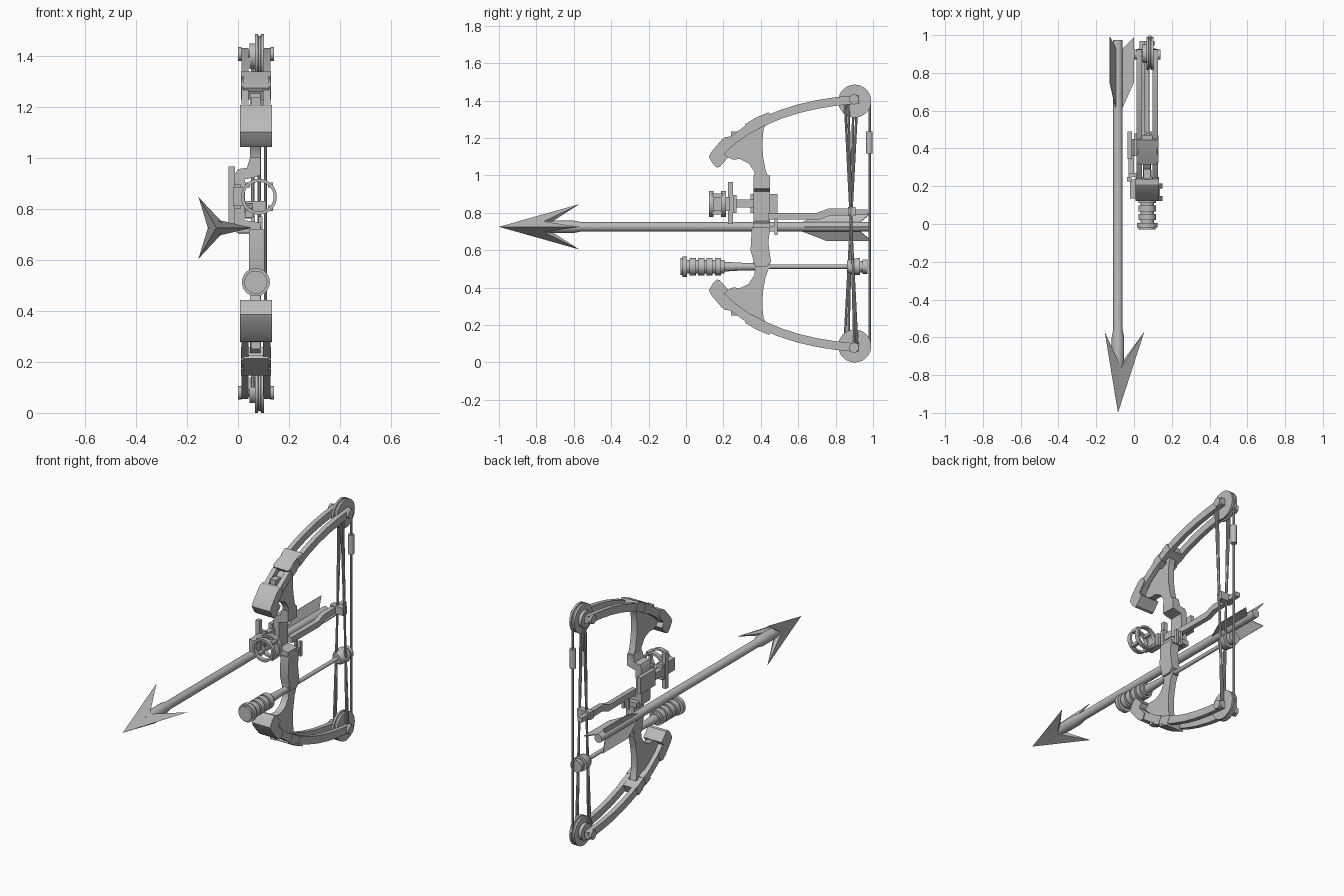
import bpy, bmesh, math
from mathutils import Vector

if "Cube" in bpy.data.objects:
    bpy.data.objects.remove(bpy.data.objects["Cube"])

GREY = bpy.data.materials.new("grey")
GREY.diffuse_color = (0.5, 0.5, 0.5, 1)
GREY.use_nodes = True
GREY.node_tree.nodes["Principled BSDF"].inputs["Base Color"].default_value = GREY.diffuse_color
H = 1.485            # bow height, the bow is symmetric about H / 2
BX = 0.07            # bow centre plane
AX, AZ = -0.085, 0.725   # arrow axis


def finish(name, bm):
    bmesh.ops.recalc_face_normals(bm, faces=bm.faces)
    me = bpy.data.meshes.new(name)
    bm.to_mesh(me)
    bm.free()
    me.materials.append(GREY)
    ob = bpy.data.objects.new(name, me)
    bpy.context.collection.objects.link(ob)
    bpy.context.view_layer.objects.active = ob
    ob.select_set(True)
    bpy.ops.object.shade_smooth_by_angle(angle=math.radians(32))
    ob.select_set(False)
    return ob


def prism(name, pts, a, b, axis="x"):
    """Extrude a (y,z) outline along x, or an (x,z) outline along y."""
    bm = bmesh.new()
    put = (lambda p, t: (t, p[0], p[1])) if axis == "x" else (lambda p, t: (p[0], t, p[1]))
    lo = [bm.verts.new(put(p, a)) for p in pts]
    hi = [bm.verts.new(put(p, b)) for p in pts]
    bm.faces.new(lo)
    bm.faces.new(hi)
    for i in range(len(pts)):
        j = (i + 1) % len(pts)
        bm.faces.new((lo[i], lo[j], hi[j], hi[i]))
    return finish(name, bm)


def box(name, x, y, z):
    return prism(name, [(y[0], z[0]), (y[1], z[0]), (y[1], z[1]), (y[0], z[1])], *x)


def lathe(name, origin, direction, profile, n=24, closed=False):
    """Spin (distance, radius) points round an axis."""
    q = Vector(direction).to_track_quat("Z", "Y")
    bm = bmesh.new()
    rings = []
    for d, r in profile:
        rings.append([bm.verts.new(Vector(origin) + q @ Vector(
            (r * math.cos(2 * math.pi * i / n), r * math.sin(2 * math.pi * i / n), d)))
            for i in range(n)])
    pairs = list(zip(rings, rings[1:]))
    if closed:
        pairs.append((rings[-1], rings[0]))
    else:
        bm.faces.new(rings[0])
        bm.faces.new(rings[-1])
    for a, b in pairs:
        for i in range(n):
            j = (i + 1) % n
            bm.faces.new((a[i], a[j], b[j], b[i]))
    return finish(name, bm)


def rod(name, p, q, r, n=12):
    d = Vector(q) - Vector(p)
    return lathe(name, p, d, [(0, r), (d.length, r)], n)


def ribbon(path, t0, t1):
    """Outline of a strip following a path, offset t0 above and t1 below."""
    up, down = [], []
    for i, p in enumerate(path):
        a, b = Vector(path[max(i - 1, 0)]), Vector(path[min(i + 1, len(path) - 1)])
        d = (b - a).normalized()
        nrm = Vector((-d.y, d.x))
        up.append(tuple(Vector(p) + nrm * t0))
        down.append(tuple(Vector(p) - nrm * t1))
    return up + down[::-1]


# ---- limbs, pockets, riser arms and cams, upper and lower ----
limb = [(.19, 1.135), (.25, 1.19), (.32, 1.24), (.40, 1.283), (.5, 1.325), (.6, 1.357),
        (.7, 1.38), (.8, 1.396), (.9, 1.406), (.925, 1.408)]
pocket = [(.122, 1.10), (.135, 1.125), (.19, 1.19), (.21, 1.205), (.235, 1.207), (.25, 1.175),
          (.205, 1.12), (.225, 1.095), (.18, 1.045), (.165, 1.042), (.145, 1.06)]
arm = [(.20, 1.13), (.215, 1.10), (.25, 1.085), (.29, 1.087), (.335, 1.065), (.365, 1.02),
       (.37, .98), (.362, .93), (.45, .93), (.45, .965), (.425, 1.03), (.412, 1.10),
       (.408, 1.18), (.415, 1.25), (.45, 1.315), (.40, 1.285), (.32, 1.24), (.25, 1.185)]
for side, flip in (("upper", False), ("lower", True)):
    mz = (lambda z: H - z) if flip else (lambda z: z)
    mp = lambda pts: [(y, mz(z)) for y, z in pts]
    for x0, x1 in ((.014, .042), (.098, .127)):
        prism(side + "_limb", mp(ribbon(limb, .022, .024)), x0, x1)
    prism(side + "_limb_pocket", mp(pocket), .008, .133)
    prism(side + "_riser_arm", mp(arm), .047, .088)
    # bridge clamped across both limb strips
    prism(side + "_limb_bridge", mp(ribbon([(.33, 1.247), (.39, 1.283), (.455, 1.31)], .03, -.012)),
          .02, .122)
    for y, z in ((.36, 1.262), (.435, 1.30)):
        prism(side + "_bridge_clamp", mp(ribbon([(y - .022, z - .011), (y + .022, z + .011)], .03, .026)),
              .012, .129)
    box(side + "_limb_bolt", (.05, .088), (.24, .29), sorted((mz(1.2), mz(1.235))))
    c = mz(1.397)
    lathe(side + "_cam", (.066, .902, c), (1, 0, 0),
          [(0, .088), (.012, .088), (.014, .08), (.022, .08), (.024, .088), (.036, .088)], 40)
    lathe(side + "_cam_hub", (.046, .902, c), (1, 0, 0), [(0, .05), (.02, .05)], 28)
    a = mz(1.406)
    rod(side + "_axle", (0, .898, a), (.141, .898, a), .014)
    for x0, x1 in ((0, .014), (.127, .141)):
        rod(side + "_axle_cap", (x0, .898, a), (x1, .898, a), .027, 16)

# ---- riser centre: offset window and grip ----
prism("riser_window", [(.047, 1.0), (.088, 1.0), (.088, .945), (.075, .925), (.028, .915),
                       (.025, .755), (.088, .745), (.088, .705), (-.005, .705), (-.012, .73),
                       (-.012, .935), (0, .955), (.035, .96)], .36, .45, "y")
prism("grip", [(.352, .72), (.45, .72), (.44, .64), (.455, .535), (.43, .51), (.37, .51),
               (.345, .60)], .043, .1)
box("lower_riser_joint", (.047, .088), (.36, .45), (.50, .57))

# ---- sight ----
SX, SZ = .082, .847
for y in (.122, .188):
    lathe("sight_ring", (SX, y, SZ), (0, 1, 0), [(0, .07), (.026, .07), (.026, .058), (0, .058)],
          36, True)
for k in range(4):
    t = math.pi / 4 + k * math.pi / 2
    x, z = SX + .064 * math.cos(t), SZ + .064 * math.sin(t)
    box("sight_ring_bar", (x - .01, x + .01), (.14, .195), (z - .01, z + .01))
box("sight_ring_mount", (-.02, .02), (.135, .235), (.81, .885))
box("sight_slider", (-.037, -.012), (.225, .25), (.74, .965))
box("sight_slider_plate", (-.03, .012), (.25, .27), (.80, .895))
box("sight_bracket", (-.03, 0), (.26, .45), (.828, .87))
box("sight_bracket_foot", (-.035, -.01), (.345, .49), (.80, .90))

# ---- stabilizer in front of the riser ----
prof = [(0, .045), (.012, .045), (.012, .055), (.035, .055), (.035, .036)]
for i in range(4):
    d = .05 + i * .045
    prof += [(d, .036), (d, .047), (d + .033, .047), (d + .033, .036)]
prof += [(.235, .036), (.235, .026), (.34, .02), (.40, .02)]
lathe("stabilizer", (BX, -.03, .512), (0, 1, 0), prof, 28)

# ---- rear rod with its knob ----
rod("rear_rod", (BX, .42, .512), (BX, .88, .512), .012)
lathe("rear_knob", (BX, .86, .512), (0, 1, 0),
      [(0, .028), (.02, .042), (.07, .046), (.07, .03), (.085, .03), (.085, .038), (.11, .038)], 20)

# ---- cable guard and slide ----
prism("cable_guard", [(.44, .765), (.44, .80), (.70, .80), (.76, .822), (.87, .822), (.87, .785),
                      (.77, .785), (.71, .762)], .028, .058)
box("cable_slide", (.02, .11), (.865, .905), (.783, .83))
box("cable_slide_tail", (.03, .058), (.90, .97), (.79, .818))

# ---- arrow rest ----
box("rest_arm", (.0, .09), (.44, .48), (.70, .73))
for x in (.05, .08):
    box("rest_prong", (x, x + .016), (.472, .49), (.68, .77))

# ---- strings ----
rod("bow_string", (.084, .982, .10), (.084, .982, 1.385), .007, 10)
rod("string_weight", (.084, .98, 1.118), (.084, .98, 1.235), .018, 16)
for x, y0, y1 in ((.058, .848, .915), (.058, .868, .895), (.108, .915, .85), (.108, .9, .868)):
    rod("cable", (x, y0, .10), (x, y1, 1.385), .0065, 8)

# ---- arrow ----
lathe("arrow_shaft", (AX, -.80, AZ), (0, 1, 0),
      [(0, .03), (.12, .033), (.20, .033), (.24, .025), (1.775, .025)], 20)

bm = bmesh.new()     # three-bladed head: star-shaped cone with swept barbs
tip = bm.verts.new((AX, -1, AZ))
back = bm.verts.new((AX, -.76, AZ))
star = []
for i in range(6):
    r, y = ((.14, -.57), (.033, -.76))[i % 2]
    t = i * math.pi / 3
    star.append(bm.verts.new((AX + r * math.cos(t), y, AZ + r * math.sin(t))))
for i in range(6):
    for v in (tip, back):
        bm.faces.new((star[i], star[(i + 1) % 6], v))
finish("arrow_head", bm)

for k in range(3):   # feathers
    t = k * 2 * math.pi / 3
    bm = bmesh.new()
    c, s = math.cos(t), math.sin(t)
    layers = [[bm.verts.new((AX + r * c - w * s, y, AZ + r * s + w * c))
               for y, r in ((.6, .018), (.75, .085), (.99, .085), (.92, .018))]
              for w in (-.003, .003)]
    for f in layers:
        bm.faces.new(f)
    for i in range(4):
        j = (i + 1) % 4
        bm.faces.new((layers[0][i], layers[0][j], layers[1][j], layers[1][i]))
    finish("feather", bm)
